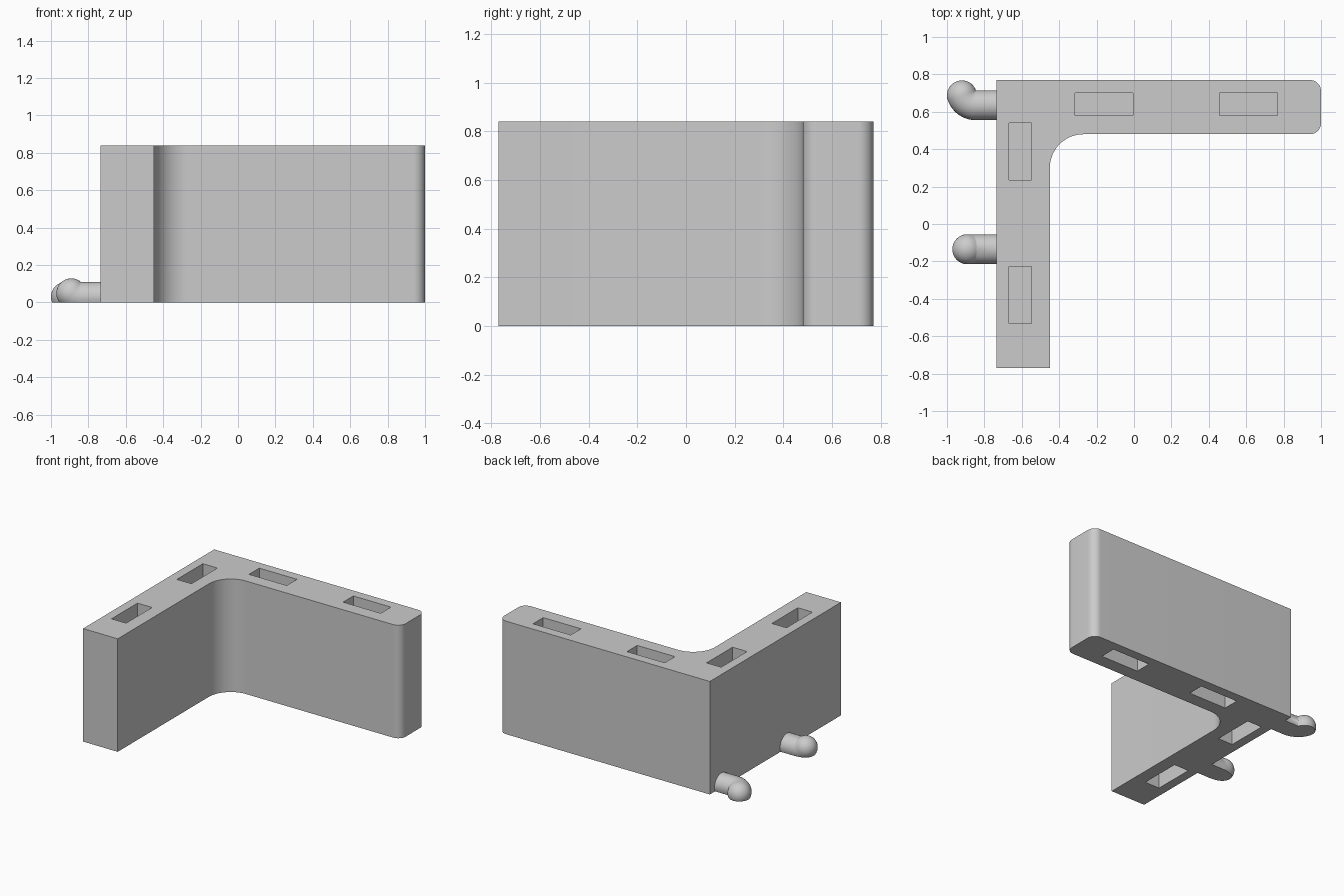
import bpy
import bmesh
from math import sin, cos, pi, radians
from mathutils import Vector

HEIGHT = 0.84

cube = bpy.data.objects.get("Cube")
if cube:
    bpy.data.objects.remove(cube, do_unlink=True)

grey = bpy.data.materials.new("light grey")
grey.use_nodes = True
GREY = (0.6, 0.6, 0.6, 1)
grey.diffuse_color = GREY
grey.node_tree.nodes["Principled BSDF"].inputs["Base Color"].default_value = GREY


def add_object(name, bm):
    bmesh.ops.recalc_face_normals(bm, faces=bm.faces)
    mesh = bpy.data.meshes.new(name)
    bm.to_mesh(mesh)
    bm.free()
    mesh.materials.append(grey)
    obj = bpy.data.objects.new(name, mesh)
    bpy.context.collection.objects.link(obj)
    return obj


def smooth(obj):
    bpy.ops.object.select_all(action='DESELECT')
    obj.select_set(True)
    bpy.context.view_layer.objects.active = obj
    bpy.ops.object.shade_smooth_by_angle(angle=radians(30))


def arc(cx, cy, r, start, end, steps=12):
    angles = [radians(start + (end - start) * i / steps) for i in range(steps + 1)]
    return [(cx + r * cos(a), cy + r * sin(a)) for a in angles]


# L-shaped wall, with a filleted inner corner and a rounded free end
outline = [(-0.735, 0.77), (-0.735, -0.77), (-0.45, -0.77)]
outline += arc(-0.27, 0.30, 0.18, 180, 90, 20)
outline += arc(0.94, 0.54, 0.06, -90, 0) + arc(0.94, 0.71, 0.06, 0, 90)
bm = bmesh.new()
base = bm.faces.new([bm.verts.new((x, y, 0)) for x, y in outline])
top = bmesh.ops.extrude_face_region(bm, geom=[base], use_keep_orig=True)
bmesh.ops.translate(bm, vec=(0, 0, HEIGHT),
                    verts=[v for v in top["geom"] if isinstance(v, bmesh.types.BMVert)])
wall = add_object("corner_wall", bm)

# Blind connector pockets, in both the top and the bottom
DEPTH = 0.2
SLOTS = [(-0.16, 0.64, 0.31, 0.12), (0.613, 0.64, 0.31, 0.12),
         (-0.607, 0.387, 0.12, 0.305), (-0.607, -0.38, 0.12, 0.305)]
bm = bmesh.new()
for x, y, w, d in SLOTS:
    for z in (0, HEIGHT):
        box = bmesh.ops.create_cube(bm, size=1)["verts"]
        bmesh.ops.scale(bm, vec=(w, d, 2 * DEPTH), verts=box)
        bmesh.ops.translate(bm, vec=(x, y, z), verts=box)
cutter = add_object("pocket_cutter", bm)
cutter.hide_render = True

cut = wall.modifiers.new("pockets", 'BOOLEAN')
cut.object = cutter
cut.solver = 'EXACT'
bpy.context.view_layer.objects.active = wall
wall.select_set(True)
bpy.ops.object.modifier_apply(modifier=cut.name)
bpy.data.objects.remove(cutter, do_unlink=True)
smooth(wall)


def hooked_peg(name, y, bend_x, side, bend):
    """Round peg along -x that bends towards side, with a ball end and a flat underside."""
    r, segs = 0.08, 32
    start = Vector((-0.735, y, 0.03))
    pivot = Vector((bend_x, y, 0.03)) + side * r
    out = Vector((-1, 0, 0))
    across = out.cross(side)
    # Each ring has a centre, a radial direction and a radius
    rings = [(start, side, r)]
    for i in range(13):
        a = bend * i / 12
        normal = side * cos(a) - out * sin(a)
        rings.append((pivot - normal * r, normal, r))
    end, normal = rings[-1][:2]
    tangent = out * cos(bend) + side * sin(bend)
    for i in range(1, 12):
        a = pi / 2 * i / 12
        rings.append((end + tangent * r * sin(a), normal, r * cos(a)))

    bm = bmesh.new()
    loops = []
    for centre, n, radius in rings:
        angles = [2 * pi * k / segs for k in range(segs)]
        loops.append([bm.verts.new(centre + (n * cos(t) + across * sin(t)) * radius)
                      for t in angles])
    for a, b in zip(loops, loops[1:]):
        for k in range(segs):
            j = (k + 1) % segs
            bm.faces.new((a[k], a[j], b[j], b[k]))
    tip = bm.verts.new(end + tangent * r)
    for k in range(segs):
        bm.faces.new((loops[-1][k], loops[-1][(k + 1) % segs], tip))
    bm.faces.new(loops[0])
    bmesh.ops.remove_doubles(bm, verts=bm.verts, dist=0.0005)
    # Trim level with the wall's base
    cut = bmesh.ops.bisect_plane(bm, geom=bm.verts[:] + bm.edges[:] + bm.faces[:],
                                 plane_co=(0, 0, 0), plane_no=(0, 0, 1), clear_inner=True)
    rim = [e for e in cut["geom_cut"] if isinstance(e, bmesh.types.BMEdge)]
    bmesh.ops.holes_fill(bm, edges=rim)
    smooth(add_object(name, bm))


hooked_peg("back_peg", 0.635, -0.845, Vector((0, 1, 0)), radians(70))
hooked_peg("front_peg", -0.135, -0.84, Vector((0, 0, 1)), radians(40))
